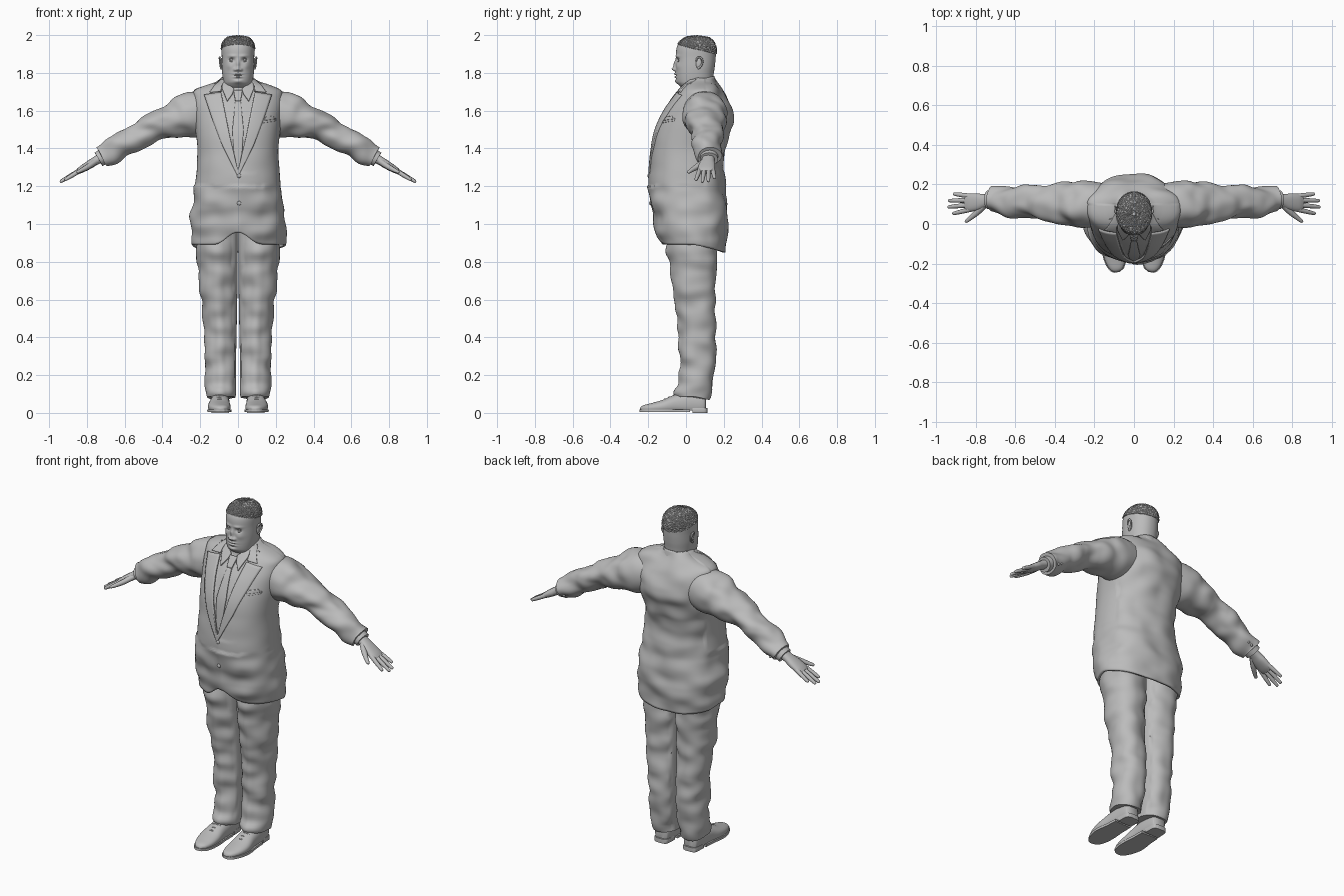
import bpy, bmesh, math, random
from mathutils import Vector, Matrix, noise

if "Cube" in bpy.data.objects:
    bpy.data.objects.remove(bpy.data.objects["Cube"])
random.seed(4)

grey = bpy.data.materials.new("plain grey")
grey.use_nodes = True
grey.diffuse_color = (0.5, 0.5, 0.5, 1)
grey.node_tree.nodes["Principled BSDF"].inputs["Base Color"].default_value = (0.5, 0.5, 0.5, 1)


def at(keys, t):
    """Smooth value of a keyed profile; the first entry of each key is the position."""
    t = min(max(t, keys[0][0]), keys[-1][0])
    i = max(j for j in range(len(keys) - 1) if keys[j][0] <= t)
    a, b = keys[i], keys[i + 1]
    p, q = keys[max(i - 1, 0)], keys[min(i + 2, len(keys) - 1)]
    h = b[0] - a[0]
    u = (t - a[0]) / h
    out = []
    for k in range(1, len(a)):
        m = (b[k] - p[k]) / (b[0] - p[0]) * h
        n = (q[k] - a[k]) / (q[0] - a[0]) * h
        out.append((2*u**3 - 3*u*u + 1)*a[k] + (u**3 - 2*u*u + u)*m
                   + (3*u*u - 2*u**3)*b[k] + (u**3 - u*u)*n)
    return out


def oval(a, p):
    c, s = math.cos(a), math.sin(a)
    return math.copysign(abs(c)**(2/p), c), math.copysign(abs(s)**(2/p), s)


def finish(name, bm, mirror=False, fold=0, freq=9, mask=None, thick=0, angle=50):
    bmesh.ops.recalc_face_normals(bm, faces=bm.faces)
    bm.normal_update()
    for v in bm.verts:
        if fold:
            k = mask(v.co) if mask else 1
            v.co += v.normal * fold * k * noise.noise(Vector((v.co.x, v.co.y, v.co.z*1.5)) * freq)
    mesh = bpy.data.meshes.new(name)
    bm.to_mesh(mesh)
    bm.free()
    ob = bpy.data.objects.new(name, mesh)
    bpy.context.collection.objects.link(ob)
    mesh.materials.append(grey)
    if thick:
        mod = ob.modifiers.new("cloth", 'SOLIDIFY')
        mod.thickness, mod.offset = thick, -1
    if mirror:
        ob.modifiers.new("mirror", 'MIRROR')
    bpy.ops.object.select_all(action='DESELECT')
    ob.select_set(True)
    bpy.context.view_layer.objects.active = ob
    bpy.ops.object.shade_smooth_by_angle(angle=math.radians(angle))
    return ob


def skin(rings, caps=(True, True), closed=True):
    bm = bmesh.new()
    rows = [[bm.verts.new(p) for p in r] for r in rings]
    n = len(rows[0])
    for a, b in zip(rows, rows[1:]):
        for j in range(n if closed else n - 1):
            bm.faces.new((a[j], a[(j+1) % n], b[(j+1) % n], b[j]))
    for cap, row in zip(caps, (rows[0], rows[-1])):
        if cap and closed:
            bm.faces.new(row)
    return bm


def tower(keys, lo, hi, rows, n, p=2, warp=None, caps=(True, True), ease=1, grow=0):
    """Upright body from keys (z, half width, front y, back y, centre x)."""
    rings = []
    for r in range(rows + 1):
        ring = []
        for j in range(n):
            a = 2*math.pi*j/n
            base = lo(a) if callable(lo) else lo
            z = base + (hi - base)*(1 - (1 - r/rows)**ease)
            rx, yf, yb, *cx = at(keys, z)
            c, s = oval(a, p)
            co = Vector(((cx[0] if cx else 0) + (rx+grow)*c, (yf+yb)/2 + ((yb-yf)/2+grow)*s, z))
            ring.append(warp(co, a) if warp else co)
        rings.append(ring)
    return skin(rings, caps)


def tube(keys, ref, rows=8, n=16, p=2, floor=None, ceil=None):
    """Limb along keys (x, y, z, half width along ref, half depth)."""
    ks = [(i, *k) for i, k in enumerate(keys)]
    rings = []
    for r in range(rows*(len(ks)-1) + 1):
        t = r/rows
        k = at(ks, t)
        d = (Vector(at(ks, t+.05)[:3]) - Vector(at(ks, t-.05)[:3])).normalized()
        side = (ref - d*ref.dot(d)).normalized()
        up = d.cross(side)
        ring = []
        for j in range(n):
            c, s = oval(2*math.pi*j/n, p)
            co = Vector(k[:3]) + side*k[3]*c + up*k[4]*s
            if floor is not None:
                co.z = min(max(co.z, floor), ceil)
            ring.append(co)
        rings.append(ring)
    return skin(rings)


def blob(name, at_, size, mirror=False):
    bm = bmesh.new()
    bmesh.ops.create_uvsphere(bm, u_segments=20, v_segments=12, radius=1,
                              matrix=Matrix.Translation(at_) @ Matrix.Diagonal((*size, 1)))
    finish(name, bm, mirror)


X, Y = Vector((1, 0, 0)), Vector((0, 1, 0))

# Jacket body, with a sunken shirt opening and a cutaway front hem
JACKET = [(.84, .245, -.125, .208), (.95, .252, -.15, .22), (1.05, .25, -.172, .222), (1.15, .235, -.188, .212),
          (1.25, .222, -.192, .2), (1.4, .215, -.18, .212), (1.5, .225, -.162, .238), (1.6, .235, -.118, .247),
          (1.67, .238, -.07, .218), (1.71, .228, -.038, .192), (1.735, .172, -.018, .175),
          (1.755, .112, .0, .162), (1.775, .083, .01, .152)]
JP = 2.25


def hem(a):
    front = max(0, -math.sin(a))
    return .85 + .04*min(1, 1 + math.sin(a)*-1 if a > math.pi else 1 - math.sin(a)) + .065*front**30


def opening(z):
    return .09*max(0, min(1, (z - 1.29)/.4))


def tailor(co, a):
    if co.y < .03:
        if co.z > 1.29 and abs(co.x) < opening(co.z) + .01:
            co.y += .012
        elif co.z < 1.27 and co.x > -.004 and co.x < .12:
            co.y -= .005*(1 - co.x/.12)
    return co


def front_y(x, z):
    rx, yf, yb = at(JACKET, z)
    return (yf+yb)/2 - (yb-yf)/2*(1 - min(abs(x)/rx, 1)**JP)**(1/JP)


finish("jacket", tower(JACKET, hem, 1.775, 80, 128, JP, tailor, (False, True)), fold=.017, freq=8, thick=.012,
       mask=lambda c: 1 if c.z < 1.2 or c.y > .1 else .15)

# Sleeves, shirt cuffs and sleeve buttons
finish("sleeves", tube([(.12, .1, 1.6, .1, .1), (.235, .1, 1.58, .118, .122), (.32, .102, 1.557, .11, .1),
                        (.42, .105, 1.525, .097, .077), (.5, .108, 1.482, .083, .074), (.58, .112, 1.437, .076, .072),
                        (.66, .12, 1.388, .07, .063), (.718, .125, 1.355, .063, .058)], Y, 10, 48, 2.1),
       mirror=True, fold=.02, freq=10, mask=lambda c: min(1, max(0, (c.x - .2)*8)))
finish("shirt_cuffs", tube([(.69, .123, 1.37, .05, .045), (.738, .122, 1.342, .047, .041)], Y, 2, 32), mirror=True)
for i in range(3):
    blob("sleeve_button", (.64 + i*.02, .178, 1.365 - i*.012), (.007, .006, .007), True)

# Hands
finish("palms", tube([(.71, .12, 1.36, .032, .026), (.755, .117, 1.334, .034, .023), (.79, .112, 1.312, .043, .022),
                      (.83, .108, 1.288, .045, .018), (.853, .108, 1.274, .039, .012)], Y, 6, 24, 2.3), mirror=True)
for name, y0, x1, y1, z1 in (("index_fingers", .074, .918, .052, 1.232), ("middle_fingers", .097, .943, .086, 1.222),
                             ("ring_fingers", .12, .94, .118, 1.225), ("little_fingers", .141, .914, .152, 1.242)):
    a, b = Vector((.825, y0, 1.29)), Vector((x1, y1, z1))
    keys = [(*a.lerp(b, t), r, r) for t, r in ((0, .0125), (.5, .0115), (.9, .0088), (.98, .006), (1, .001))]
    finish(name, tube(keys, Y, 4, 12), mirror=True)
finish("thumbs", tube([(.755, .095, 1.33, .016, .016), (.79, .062, 1.306, .016, .015), (.822, .034, 1.288, .012, .012),
                       (.848, .014, 1.275, .009, .008), (.853, .009, 1.272, .002, .002)], Y, 4, 14), mirror=True)

# Trousers
TROUSER = [(.075, .077, -.04, .118, .09), (.11, .079, -.055, .135, .09), (.16, .079, -.038, .148, .09),
           (.25, .08, -.024, .155, .091), (.4, .086, -.03, .157, .094), (.55, .092, -.045, .157, .097),
           (.7, .101, -.066, .157, .103), (.85, .11, -.09, .17, .107), (1, .115, -.1, .17, .11)]


def crease(co, a):
    co.y -= .008*max(0, -math.sin(a))**40
    if co.z < .1:
        co.z -= .015*max(0, math.sin(a))
    co.x = max(co.x, .002)
    return co


finish("trousers", tower(TROUSER, .085, 1, 70, 56, 2.3, crease), mirror=True, fold=.016, freq=9,
       mask=lambda c: 1 if c.x > .02 else 0)

# Shoes with soles, heels and laces
SHOE = [(.095, .105, .05, .03, .05), (.095, .09, .05, .043, .06), (.095, .02, .05, .05, .062),
        (.097, -.05, .045, .053, .052), (.099, -.12, .033, .06, .036), (.094, -.18, .026, .053, .026),
        (.088, -.225, .022, .034, .018), (.085, -.242, .018, .01, .006)]
finish("shoes", tube(SHOE, X, 6, 32, 2.3, .012, .11), mirror=True)
SOLE = [(x, y*1.01, .012, w + .004, .02) for x, y, z, w, h in SHOE[2:]]
finish("soles", tube(SOLE, X, 6, 32, 4, .004, .018), mirror=True, angle=35)
HEEL = [(.095, .114, .013, .022, .02), (.095, .1, .013, .043, .02), (.095, .035, .013, .048, .02)]
finish("heels", tube(HEEL, X, 6, 32, 4, 0, .026), mirror=True, angle=35)
for y, z in ((-.066, .094), (-.09, .083), (-.113, .073)):
    finish("laces", tube([(.072, y, z - .008, .004, .004), (.097, y, z, .004, .004),
                          (.122, y, z - .008, .004, .004)], Y, 4, 8), mirror=True)


# Fitted cloth panels on the chest
def panel(name, inner, outer, off, thick, mirror=True, cols=8, steps=8):
    def walk(pts):
        return [Vector(a).lerp(Vector(b), i/steps) for a, b in zip(pts, pts[1:]) for i in range(steps)] + [Vector(pts[-1])]
    rings = []
    for p, q in zip(walk(inner), walk(outer)):
        pts = [p.lerp(q, j/cols) for j in range(cols + 1)]
        rings.append([(v.x, front_y(v.x, v.y) - off, v.y) for v in pts])
    finish(name, skin(rings, closed=False), mirror, thick=thick, angle=40)


panel("lapels", [(.09, 1.70), (.072, 1.61), (.045, 1.47), (.0, 1.285)],
      [(.18, 1.685), (.142, 1.57), (.085, 1.42), (.0, 1.25)], .008, .012)
panel("lapel_collars", [(.07, 1.762), (.088, 1.735), (.09, 1.706)],
      [(.09, 1.768), (.125, 1.735), (.15, 1.7)], .009, .012)
panel("tie", [(-.013, 1.66), (-.03, 1.5), (-.022, 1.38), (-.001, 1.275)],
      [(.013, 1.66), (.03, 1.5), (.022, 1.38), (.001, 1.275)], -.004, .008, False)
panel("tie_knot", [(-.024, 1.71), (-.014, 1.655)], [(.024, 1.71), (.014, 1.655)], .004, .012, False)
panel("shirt_collar_points", [(.02, 1.716), (.03, 1.69), (.055, 1.655)],
      [(.08, 1.765), (.085, 1.72), (.058, 1.652)], .004, .008)
panel("pocket_welt", [(.13, 1.535), (.13, 1.55)], [(.2, 1.545), (.2, 1.56)], .004, .008, False)
panel("pocket_square", [(.14, 1.548), (.15, 1.568)], [(.195, 1.555), (.188, 1.572)], .008, .01, False)
for z in (1.255, 1.11):
    blob("jacket_button", (.006, front_y(0, z) - .006, z), (.011, .006, .011))

# Collars around the neck
COLLAR = [(1.70, .1, -.035, .168), (1.745, .086, -.022, .156), (1.765, .08, -.005, .15), (1.79, .076, .02, .146)]
finish("shirt_collar", tower(COLLAR, 1.70, 1.765, 6, 64, 2, lambda c, a: c + Vector((0, 0, .018*math.sin(a))),
                             (False, False)), thick=.005)

# Head: smooth profile with raised and sunken features (x, z, width, height, depth)
HEAD = [(1.66, .076, -.005, .135), (1.715, .077, -.018, .14), (1.735, .077, -.038, .142), (1.752, .078, -.051, .143),
        (1.79, .083, -.055, .146), (1.83, .086, -.054, .152), (1.88, .086, -.053, .157), (1.93, .086, -.05, .158),
        (1.96, .079, -.036, .148), (1.98, .064, -.014, .13), (1.99, .047, .008, .108), (1.996, .005, .045, .055)]
FEATURES = [(0, 1.845, .008, .022, .012), (0, 1.82, .012, .011, .018), (.016, 1.817, .008, .008, .01),
            (.033, 1.868, .014, .01, -.013), (.03, 1.889, .022, .008, .005), (0, 1.794, .02, .005, .009),
            (0, 1.779, .018, .005, .008), (0, 1.7865, .024, .0025, -.006), (0, 1.755, .02, .011, .007),
            (.045, 1.835, .018, .018, .005), (0, 1.768, .02, .005, -.004)]


def face(co, a):
    if co.y < .02:
        x, z = abs(co.x), co.z
        co.y -= sum(d*math.exp(-((x-fx)/w)**2 - ((z-fz)/h)**2) for fx, fz, w, h, d in FEATURES)
    return co


finish("head", tower(HEAD, 1.66, 1.996, 130, 160, 2.15, face, ease=1.15), angle=80)
blob("eyes", (.033, -.026, 1.868), (.014, .013, .0085), True)
for z, tilt in ((1.8745, .003), (1.862, -.002)):
    finish("eyelids", tube([(.019, -.036, z - tilt, .004, .003), (.032, -.041, z + tilt, .004, .003),
                            (.047, -.031, z - tilt, .004, .003)], Y, 5, 8), mirror=True)

# Ears
blob("ears", (.086, .068, 1.85), (.008, .016, .029), True)
finish("ear_rims", tube([(.088, .054, 1.86, .004, .004), (.094, .06, 1.879, .005, .005), (.097, .078, 1.881, .005, .005),
                         (.096, .088, 1.862, .005, .005), (.093, .08, 1.838, .005, .005),
                         (.088, .062, 1.823, .006, .006)], X, 5, 10), mirror=True)

# Cropped curly hair
def curl(co, a):
    mid = Vector((0, .05, 1.9))
    return co + (co - mid).normalized()*random.uniform(-.003, .004)


finish("hair", tower(HEAD, lambda a: 1.925 - .026*math.sin(a), 1.996, 36, 150, 2.15, curl, ease=1.5, grow=.003),
       angle=20)
